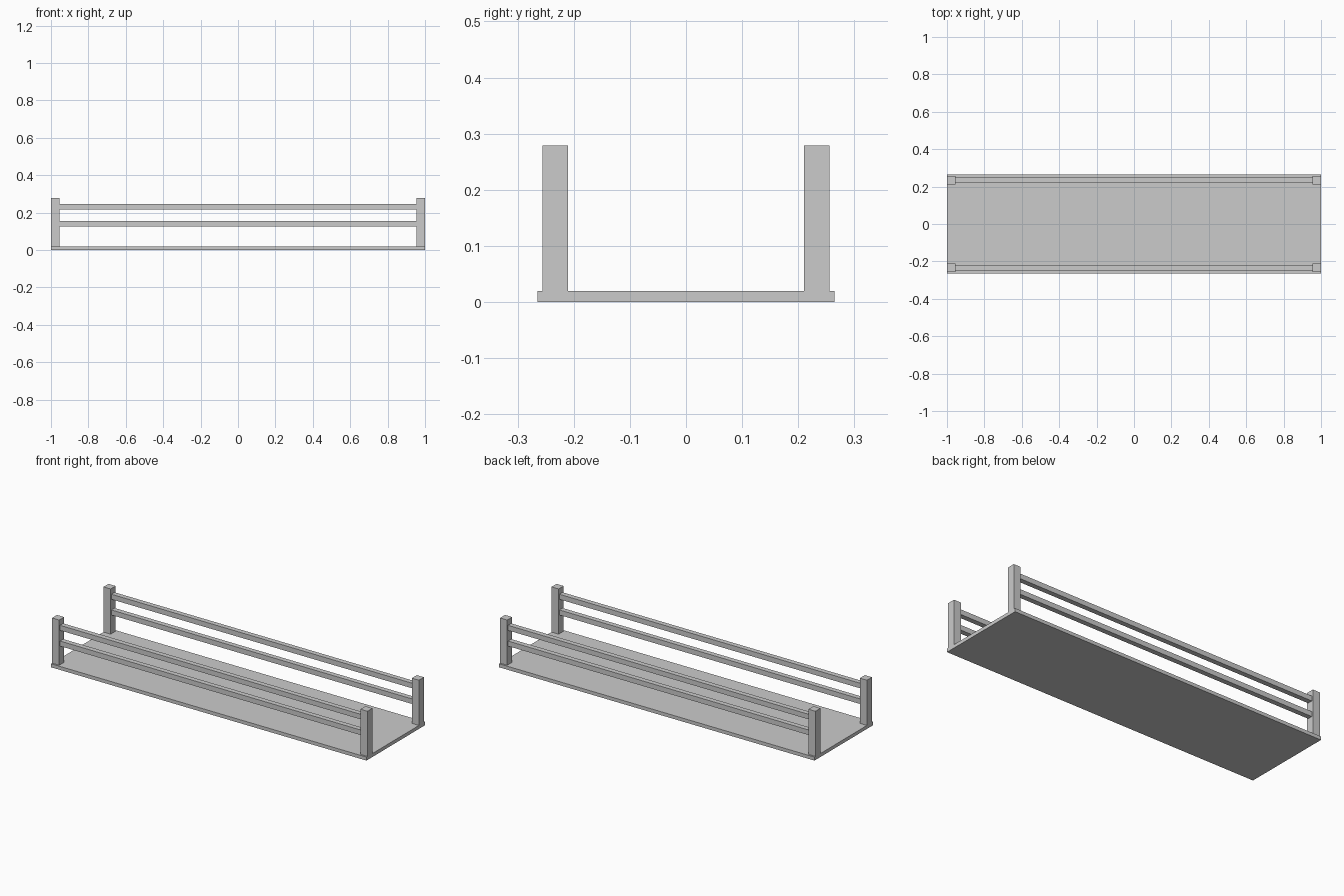
import bpy

if "Cube" in bpy.data.objects:
    bpy.data.objects.remove(bpy.data.objects["Cube"])


def box(name, center, size):
    bpy.ops.mesh.primitive_cube_add(size=1, location=center)
    obj = bpy.context.object
    obj.name = name
    obj.scale = size
    bpy.ops.object.transform_apply(location=False, rotation=False, scale=True)
    return obj


DECK_T = 0.02
POST_W, POST_TOP = 0.045, 0.279
POST_X, SIDE_Y = 1 - POST_W / 2, 0.233
RAIL_W = 0.029

# flat deck
box("deck", (0, 0, DECK_T / 2), (2, 0.53, DECK_T))

for side, y in (("front", -SIDE_Y), ("back", SIDE_Y)):
    # corner posts standing on the deck
    for end, x in (("left", -POST_X), ("right", POST_X)):
        box(f"{side}_{end}_post", (x, y, (DECK_T + POST_TOP) / 2),
            (POST_W, POST_W, POST_TOP - DECK_T))
    # two square rails between the posts
    for level, z in (("lower", 0.141), ("upper", 0.231)):
        box(f"{side}_{level}_rail", (0, y, z),
            (2 - 2 * POST_W, RAIL_W, RAIL_W))
